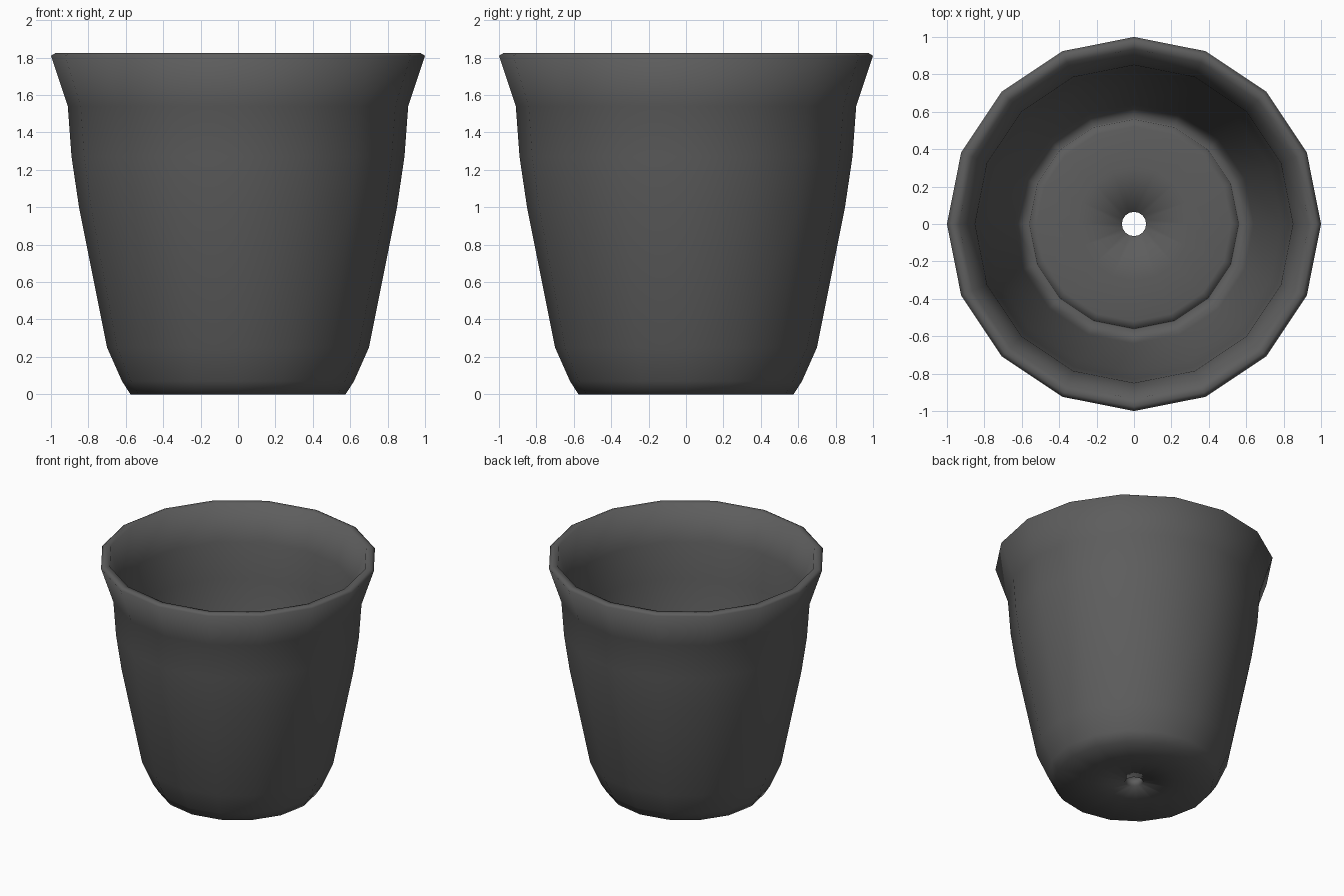
import bpy
import bmesh
from math import cos, sin, tau

SIDES = 16

cube = bpy.data.objects.get("Cube")
if cube:
    bpy.data.objects.remove(cube, do_unlink=True)


def make_material(name, color):
    mat = bpy.data.materials.new(name)
    mat.use_nodes = True
    mat.diffuse_color = color
    mat.node_tree.nodes["Principled BSDF"].inputs["Base Color"].default_value = color
    return mat


def lathe(name, profile, mat):
    """Revolve a closed (radius, height) profile around the z axis."""
    bm = bmesh.new()
    rings = [[bm.verts.new((r * cos(tau * i / SIDES), r * sin(tau * i / SIDES), z))
              for i in range(SIDES)] for r, z in profile]
    for a, b in zip(rings, rings[1:] + rings[:1]):
        for i in range(SIDES):
            j = (i + 1) % SIDES
            bm.faces.new((a[i], a[j], b[j], b[i]))
    bmesh.ops.recalc_face_normals(bm, faces=bm.faces)
    for face in bm.faces:
        face.smooth = True
    mesh = bpy.data.meshes.new(name)
    bm.to_mesh(mesh)
    bm.free()
    mesh.materials.append(mat)
    obj = bpy.data.objects.new(name, mesh)
    bpy.context.collection.objects.link(obj)
    return obj


grey = make_material("dark grey", (0.11, 0.11, 0.11, 1))

# Underside, from the drain hole to the foot
base = [(0.065, 0), (0.3, 0), (0.575, 0)]
# Outer wall, flaring out at the lip
outer = [(0.62, 0.07), (0.7, 0.25), (0.85, 1.0), (0.89, 1.27), (0.91, 1.54), (1.0, 1.81)]
# Rim
rim = [(0.975, 1.825), (0.935, 1.82)]
# Inner wall
inner = [(0.85, 1.55), (0.83, 1.27), (0.79, 1.0), (0.64, 0.27), (0.565, 0.05)]
# Inside floor, with a narrow groove at its edge
floor = [(0.56, 0.08), (0.52, 0.09), (0.3, 0.09), (0.065, 0.08)]

lathe("plant_pot", base + outer + rim + inner + floor, grey)
